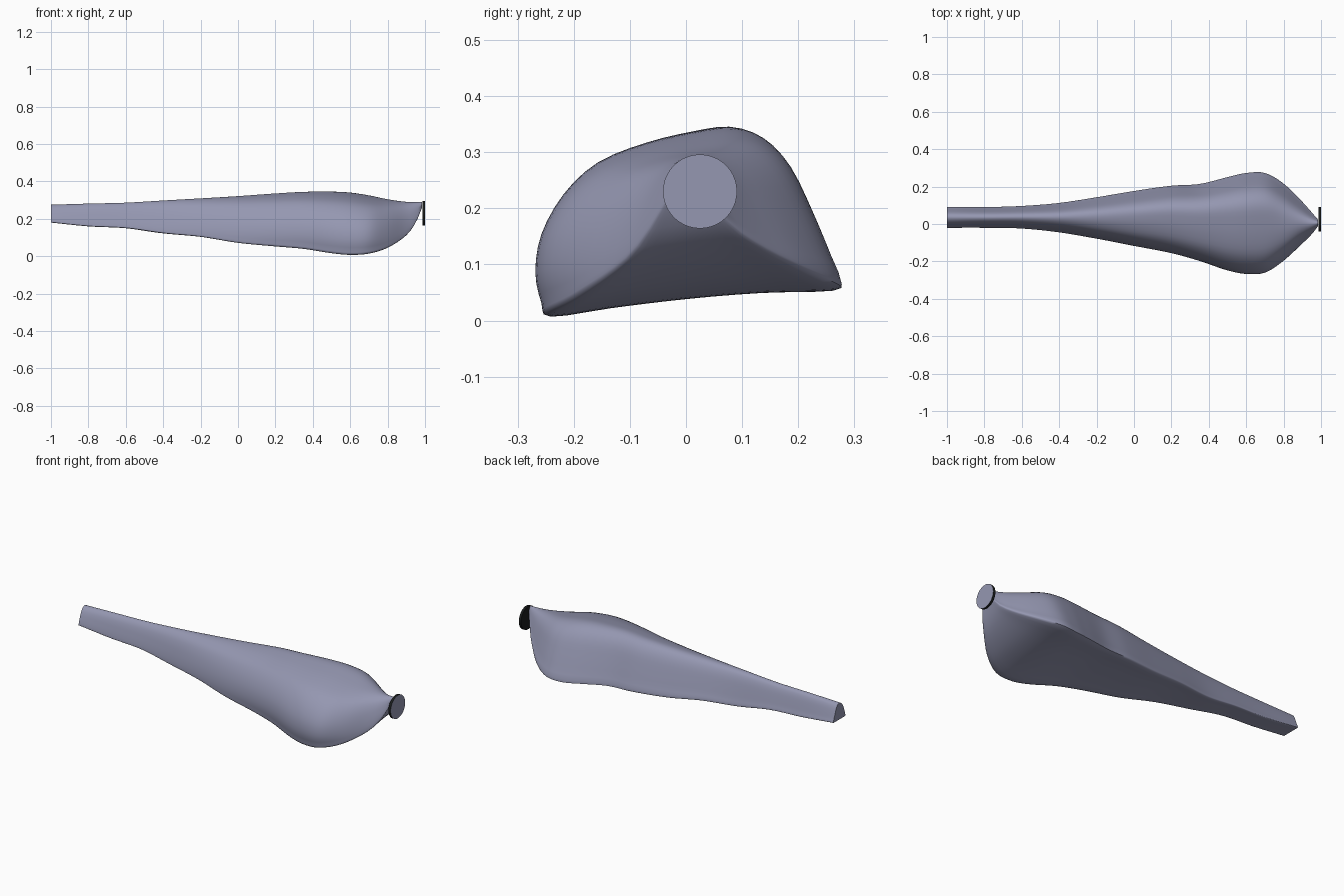
import bpy, bmesh, math
from mathutils import Vector

if "Cube" in bpy.data.objects:
    bpy.data.objects.remove(bpy.data.objects["Cube"])


def material(name, rgb):
    m = bpy.data.materials.new(name)
    m.diffuse_color = (*rgb, 1)
    m.use_nodes = True
    m.node_tree.nodes["Principled BSDF"].inputs["Base Color"].default_value = m.diffuse_color
    return m


grey = material("blue grey", (0.30, 0.31, 0.44))
dark = material("near black", (0.01, 0.012, 0.012))

# stations along the body: x, y min, y max, z low, z top, tilt of the underside
STATIONS = [
    (-1.00, -0.020, 0.090, 0.180, 0.275, 0.00),
    (-0.80, -0.020, 0.090, 0.160, 0.281, 0.00),
    (-0.60, -0.024, 0.096, 0.150, 0.286, 0.00),
    (-0.40, -0.045, 0.112, 0.123, 0.298, 0.00),
    (-0.20, -0.080, 0.142, 0.103, 0.310, 0.01),
    (0.00, -0.120, 0.175, 0.070, 0.322, 0.02),
    (0.20, -0.158, 0.203, 0.050, 0.336, 0.03),
    (0.35, -0.198, 0.212, 0.036, 0.344, 0.04),
    (0.50, -0.248, 0.248, 0.012, 0.345, 0.05),
    (0.60, -0.267, 0.270, 0.003, 0.340, 0.05),
    (0.70, -0.260, 0.270, 0.010, 0.325, 0.05),
    (0.80, -0.200, 0.214, 0.042, 0.305, 0.045),
    (0.90, -0.105, 0.118, 0.110, 0.291, 0.03),
    (0.95, -0.055, 0.062, 0.178, 0.289, 0.01),
    (0.985, -0.010, 0.022, 0.262, 0.291, 0.00),
]

# cross-sections as (across, up) in 0..1, from low -y corner over the top
WIDE = [(0.05, 0), (0.02, 0.08), (0, 0.25), (0.02, 0.45), (0.09, 0.65),
        (0.2, 0.81), (0.36, 0.91), (0.52, 0.97), (0.66, 1), (0.76, 0.94),
        (0.84, 0.78), (0.91, 0.5), (0.97, 0.22), (1, 0.07), (0.98, 0),
        (0.75, 0), (0.5, 0), (0.25, 0)]
NARROW = [(0.03, 0), (0, 0.06), (0.04, 0.25), (0.1, 0.45), (0.17, 0.65),
          (0.26, 0.83), (0.37, 0.95), (0.48, 1), (0.58, 0.98), (0.67, 0.91),
          (0.76, 0.75), (0.85, 0.5), (0.94, 0.22), (1, 0.06), (0.97, 0),
          (0.75, 0), (0.5, 0), (0.25, 0)]


def spline(x):
    """Smooth interpolation of the station table at x."""
    s = STATIONS
    i = max(k for k in range(len(s) - 1) if s[k][0] <= x)
    a, b = s[i], s[i + 1]
    p, n = s[max(i - 1, 0)], s[min(i + 2, len(s) - 1)]
    h = b[0] - a[0]
    t = (x - a[0]) / h
    out = []
    for k in range(1, 6):
        m0 = (b[k] - p[k]) / (b[0] - p[0]) * h
        m1 = (n[k] - a[k]) / (n[0] - a[0]) * h
        out.append((2*t**3 - 3*t*t + 1) * a[k] + (t**3 - 2*t*t + t) * m0
                   + (3*t*t - 2*t**3) * b[k] + (t**3 - t*t) * m1)
    return out


def add_object(name, bm, mats):
    bmesh.ops.recalc_face_normals(bm, faces=bm.faces)
    me = bpy.data.meshes.new(name)
    bm.to_mesh(me)
    bm.free()
    ob = bpy.data.objects.new(name, me)
    bpy.context.collection.objects.link(ob)
    for m in mats:
        me.materials.append(m)
    bpy.ops.object.select_all(action='DESELECT')
    ob.select_set(True)
    bpy.context.view_layer.objects.active = ob
    bpy.ops.object.shade_smooth_by_angle(angle=math.radians(62))
    return ob


def round_profile(pts, sub=3):
    """Closed Catmull-Rom curve through the profile points."""
    n, out = len(pts), []
    for i in range(n):
        p = [Vector(pts[(i + k) % n]) for k in (-1, 0, 1, 2)]
        for j in range(sub):
            t = j / sub
            out.append(0.5 * (2*p[1] + (p[2] - p[0]) * t
                       + (2*p[0] - 5*p[1] + 4*p[2] - p[3]) * t*t
                       + (3*p[1] - p[0] - 3*p[2] + p[3]) * t**3))
    return out


# tapering body, lofted through the stations
wide, narrow = round_profile(WIDE), round_profile(NARROW)
bm = bmesh.new()
rings, N = [], 90
for i in range(N + 1):
    x = -1 + 1.985 * i / N
    y0, y1, z0, z1, tilt = spline(min(x, 0.98499))
    w = min(max((x + 0.7) / 1.2, 0), 1)
    if x > 0.7:
        w = max(0, 1 - (x - 0.7) / 0.28)
    w = w * w * (3 - 2 * w)
    ring = []
    for a, b in zip(narrow, wide):
        u, v = a.lerp(b, w)
        lift = tilt * math.sin(min(max(u, 0), 1) * math.pi / 2) * (1 - v)
        ring.append(bm.verts.new((x, y0 + u * (y1 - y0), z0 + v * (z1 - z0) + lift)))
    rings.append(ring)
M = len(wide)
for r, s in zip(rings, rings[1:]):
    for j in range(M):
        k = (j + 1) % M
        bm.faces.new((r[j], r[k], s[k], s[j]))
bm.faces.new(rings[0])
bm.faces.new(rings[-1])
add_object("tapered_body", bm, [grey])

# round end cap with a dark rim and back
bm = bmesh.new()
bmesh.ops.create_cone(bm, cap_ends=True, segments=40, radius1=0.066,
                      radius2=0.066, depth=0.014)
for v in bm.verts:
    v.co = Vector((0.993 + v.co.z, 0.025 + v.co.x, 0.23 + v.co.y))
bm.normal_update()
for f in bm.faces:
    f.material_index = 0 if f.normal.x > 0.5 else 1
add_object("end_disc", bm, [grey, dark])
